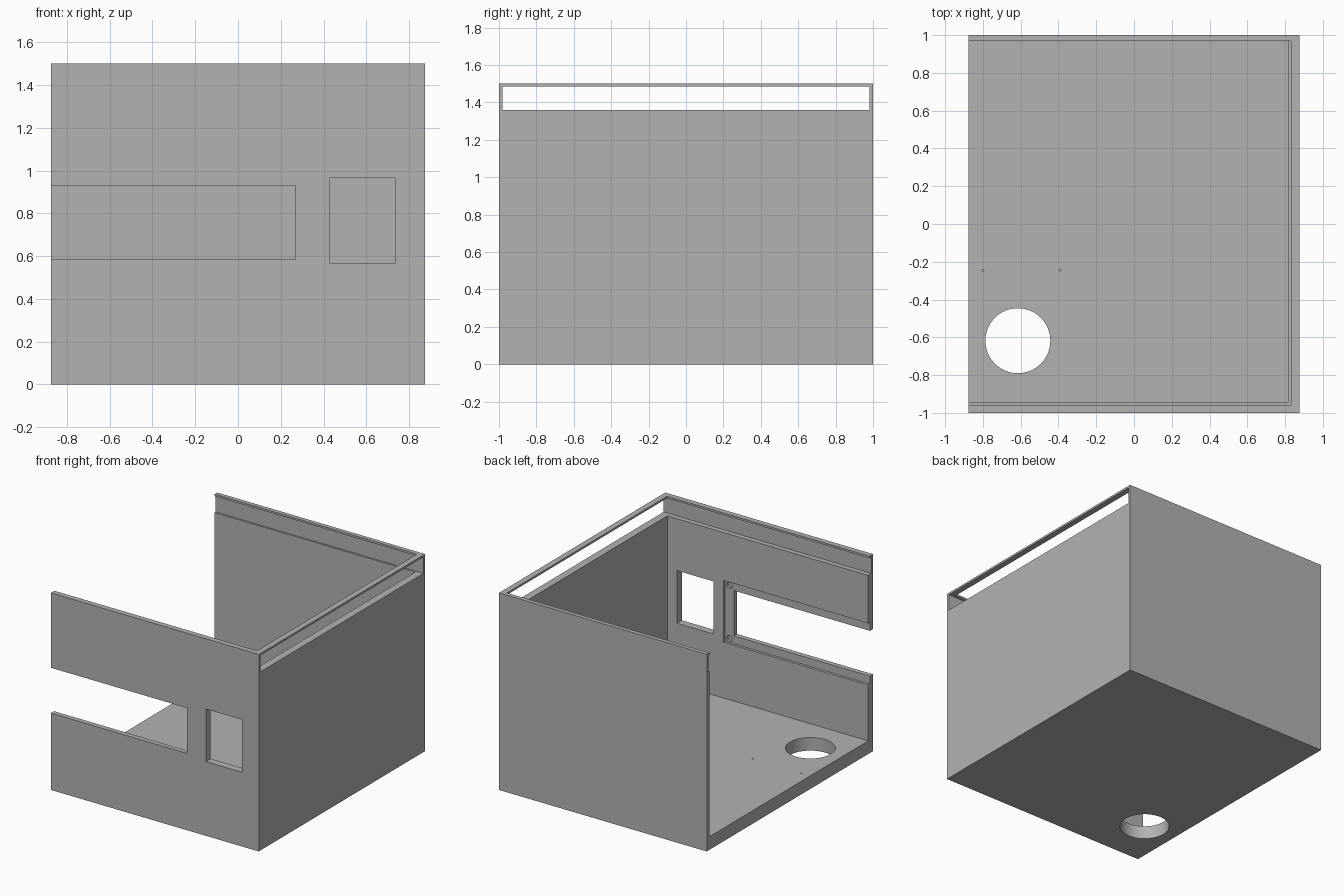
import bpy
import math

cube = bpy.data.objects.get("Cube")
if cube:
    bpy.data.objects.remove(cube, do_unlink=True)

grey = bpy.data.materials.new("plain_grey")
grey.use_nodes = True
colour = (0.45, 0.45, 0.45, 1)
grey.diffuse_color = colour
grey.node_tree.nodes["Principled BSDF"].inputs["Base Color"].default_value = colour


def box(name, x, y, z):
    """Box spanning three (low, high) ranges."""
    bpy.ops.mesh.primitive_cube_add(size=1)
    ob = bpy.context.object
    ob.name = name
    for i, (low, high) in enumerate((x, y, z)):
        ob.location[i] = (low + high) / 2
        ob.scale[i] = high - low
    bpy.ops.object.transform_apply(location=True, scale=True)
    return ob


def rod(name, centre, radius, depth, sides=32, tilt=0):
    bpy.ops.mesh.primitive_cylinder_add(
        vertices=sides, radius=radius, depth=depth,
        location=centre, rotation=(tilt, 0, 0))
    ob = bpy.context.object
    ob.name = name
    bpy.ops.object.transform_apply(location=True, rotation=True)
    return ob


def cut(target, cutter):
    """Subtract the cutter from the target and discard it."""
    cutter.hide_render = True
    mod = target.modifiers.new(cutter.name, "BOOLEAN")
    mod.operation = "DIFFERENCE"
    mod.solver = "EXACT"
    mod.object = cutter
    bpy.ops.object.select_all(action="DESELECT")
    bpy.context.view_layer.objects.active = target
    target.select_set(True)
    bpy.ops.object.modifier_apply(modifier=mod.name)
    bpy.data.objects.remove(cutter, do_unlink=True)


W, D, H = 0.875, 1.0, 1.5
case = box("open_case", (-W, W), (-D, D), (0, H))
case.data.materials.append(grey)

# Interior, open on one side
cut(case, box("interior", (-1, 0.817), (-0.942, 0.968), (0.1, 1.42)))
# Sliding lid channel, through the end wall
cut(case, box("lid_channel", (-1, 1), (-0.98, 0.98), (1.36, 1.485)))
# Opening between the thin top lips
cut(case, box("top_opening", (-1, 0.83), (-0.958, 0.968), (1.42, 1.6)))

# Front wall: shallow inner recess, display slot and square window
cut(case, box("display_recess", (-1, 0.345), (-0.962, -0.9), (0.525, 0.995)))
cut(case, box("display_slot", (-1, 0.27), (-1.1, -0.9), (0.585, 0.93)))
cut(case, box("window", (0.43, 0.735), (-1.1, -0.9), (0.565, 0.965)))

# Blind screw holes in the recess corners
for z in (0.555, 0.96):
    cut(case, rod("screw_hole", (0.307, -0.95, z), 0.024, 0.06, 32, math.pi / 2))

# Floor: cable hole and two pin holes
cut(case, rod("cable_hole", (-0.615, -0.618, 0.05), 0.172, 0.4, 64))
for x in (-0.39, -0.8):
    cut(case, rod("pin_hole", (x, -0.245, 0.1), 0.005, 0.1, 12))

bpy.ops.object.select_all(action="DESELECT")
case.select_set(True)
bpy.context.view_layer.objects.active = case
bpy.ops.object.shade_smooth_by_angle(angle=math.radians(35))
